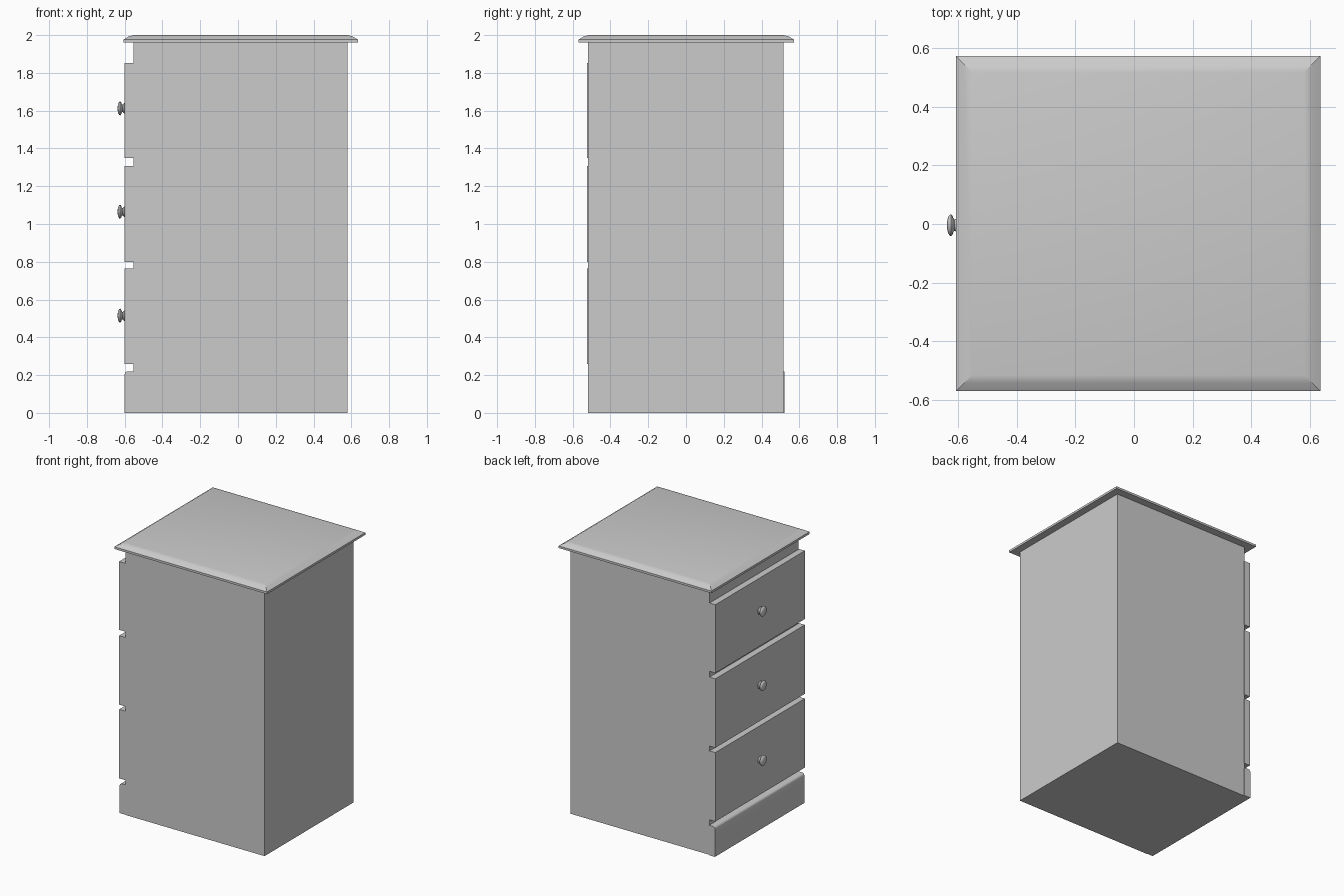
import bpy, bmesh, math

if "Cube" in bpy.data.objects:
    bpy.data.objects.remove(bpy.data.objects["Cube"])


def finish(name, bm, smooth=None):
    bmesh.ops.recalc_face_normals(bm, faces=bm.faces)
    mesh = bpy.data.meshes.new(name)
    bm.to_mesh(mesh)
    bm.free()
    ob = bpy.data.objects.new(name, mesh)
    bpy.context.collection.objects.link(ob)
    if smooth:
        bpy.ops.object.select_all(action='DESELECT')
        ob.select_set(True)
        bpy.context.view_layer.objects.active = ob
        bpy.ops.object.shade_smooth_by_angle(angle=math.radians(smooth))
    return ob


def box(name, x, y, z):
    bm = bmesh.new()
    bmesh.ops.create_cube(bm, size=1)
    for v in bm.verts:
        v.co = [(a + b) / 2 + c * (b - a) for c, (a, b) in zip(v.co, (x, y, z))]
    return finish(name, bm)


def extrude_xz(name, profile, y0, y1, smooth):
    bm = bmesh.new()
    face = bm.faces.new([bm.verts.new((x, y0, z)) for x, z in profile])
    moved = bmesh.ops.extrude_face_region(bm, geom=[face])['geom']
    # the source face stays as the first cap
    if not face.is_valid:
        bm.faces.new([v for v in bm.verts if v not in moved])
    verts = [g for g in moved if isinstance(g, bmesh.types.BMVert)]
    bmesh.ops.translate(bm, vec=(0, y1 - y0, 0), verts=verts)
    return finish(name, bm, smooth)


def moulded_slab(name, x, y, rings, smooth):
    bm = bmesh.new()
    loops = []
    for inset, z in rings:
        xa, xb, ya, yb = x[0] + inset, x[1] - inset, y[0] + inset, y[1] - inset
        loops.append([bm.verts.new((px, py, z)) for px, py in
                      ((xa, ya), (xb, ya), (xb, yb), (xa, yb))])
    for a, b in zip(loops, loops[1:]):
        for i in range(4):
            j = (i + 1) % 4
            bm.faces.new((a[i], a[j], b[j], b[i]))
    bm.faces.new(loops[0])
    bm.faces.new(loops[-1])
    return finish(name, bm, smooth)


def knob(name, z):
    # turned profile: (distance out from drawer face, radius)
    profile = [(-0.005, 0.028), (0.003, 0.028), (0.007, 0.022), (0.012, 0.019),
               (0.016, 0.024), (0.019, 0.033), (0.024, 0.037), (0.029, 0.035),
               (0.034, 0.026), (0.037, 0.012)]
    n = 24
    bm = bmesh.new()
    loops = []
    for d, r in profile:
        loops.append([bm.verts.new((-0.60 - d,
                                    -0.004 + r * math.cos(math.tau * i / n),
                                    z + r * math.sin(math.tau * i / n)))
                      for i in range(n)])
    for a, b in zip(loops, loops[1:]):
        for i in range(n):
            j = (i + 1) % n
            bm.faces.new((a[i], a[j], b[j], b[i]))
    bm.faces.new(loops[0])
    bm.faces.new(loops[-1])
    return finish(name, bm, 50)


# Carcass
box("cabinet_body", (-0.553, 0.58), (-0.52, 0.515), (0, 1.965))

# Moulded top
moulded_slab("cabinet_top", (-0.607, 0.635), (-0.57, 0.572),
             [(0, 1.96), (0, 1.976), (0.028, 1.993), (0.055, 2.0)], 20)

# Plinth with rounded upper front edge
extrude_xz("plinth", [(-0.55, 0), (-0.6, 0), (-0.6, 0.205), (-0.597, 0.213),
                      (-0.588, 0.22), (-0.55, 0.22)], -0.517, 0.521, 50)

# Drawers and knobs, bottom to top
for i, (z0, z1, zk) in enumerate([(0.258, 0.765, 0.515), (0.80, 1.307, 1.065),
                                  (1.35, 1.852, 1.612)], 1):
    box(f"drawer_front_{i}", (-0.6, -0.55), (-0.524, 0.516), (z0, z1))
    knob(f"knob_{i}", zk)
